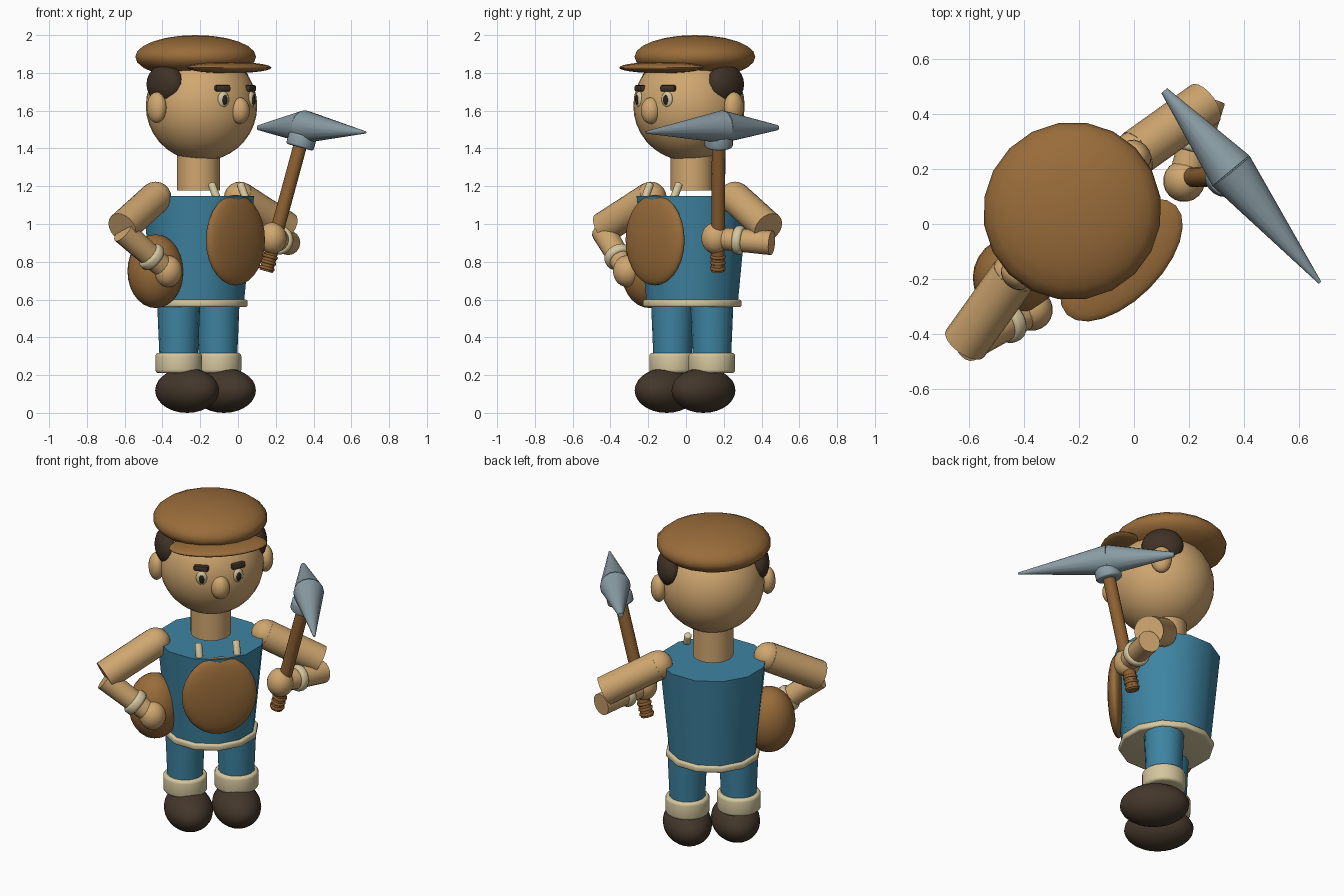
import bpy, bmesh, math
from mathutils import Matrix, Vector

if "Cube" in bpy.data.objects:
    bpy.data.objects.remove(bpy.data.objects["Cube"])

# The figure is modelled facing -y, then turned 45 degrees and put in place
BASE = Matrix.Translation((-0.21, 0.033, 0)) @ Matrix.Rotation(math.radians(45), 4, 'Z')


def colour(name, r, g, b):
    m = bpy.data.materials.new(name)
    lin = [((c / 255 + 0.055) / 1.055) ** 2.4 for c in (r, g, b)]
    m.diffuse_color = (*lin, 1)
    m.use_nodes = True
    m.node_tree.nodes["Principled BSDF"].inputs["Base Color"].default_value = m.diffuse_color
    return m


SKIN = colour("skin", 208, 167, 112)
BLUE = colour("blue cloth", 62, 132, 162)
BROWN = colour("brown leather", 153, 108, 58)
WOOD = colour("wood", 143, 97, 50)
CREAM = colour("cream trim", 212, 198, 158)
SHOE = colour("dark shoe", 68, 55, 43)
HAIR = colour("dark hair", 64, 50, 38)
STEEL = colour("steel", 138, 157, 165)
PUPIL = colour("pupil", 42, 33, 26)


def finish(name, bm, mat, matrix, angle=40):
    bm.transform(BASE @ matrix)
    bmesh.ops.recalc_face_normals(bm, faces=bm.faces)
    me = bpy.data.meshes.new(name)
    bm.to_mesh(me)
    bm.free()
    me.materials.append(mat)
    ob = bpy.data.objects.new(name, me)
    bpy.context.collection.objects.link(ob)
    bpy.ops.object.select_all(action='DESELECT')
    ob.select_set(True)
    bpy.context.view_layer.objects.active = ob
    bpy.ops.object.shade_smooth_by_angle(angle=math.radians(angle))
    return ob


def ball(name, mat, pos, radii, seg=24, rot=(0, 0, 0)):
    bm = bmesh.new()
    bmesh.ops.create_uvsphere(bm, u_segments=seg, v_segments=seg // 2 + 2, radius=1)
    r = Matrix.Rotation(rot[2], 4, 'Z') @ Matrix.Rotation(rot[0], 4, 'X')
    return finish(name, bm, mat, Matrix.Translation(pos) @ r @ Matrix.Diagonal((*radii, 1)), 60)


def rod(name, mat, a, b, r1, r2=None, seg=20, bevel=0):
    """Straight round bar from a to b."""
    a, b = Vector(a), Vector(b)
    d = b - a
    bm = bmesh.new()
    bmesh.ops.create_cone(bm, cap_ends=True, segments=seg, radius1=r1,
                          radius2=r1 if r2 is None else r2, depth=d.length)
    if bevel:
        rim = [e for e in bm.edges if abs(e.verts[0].co.z - e.verts[1].co.z) < 1e-5]
        bmesh.ops.bevel(bm, geom=rim, offset=bevel, segments=3, profile=0.5, affect='EDGES')
    rot = d.to_track_quat('Z', 'Y').to_matrix().to_4x4()
    return finish(name, bm, mat, Matrix.Translation((a + b) / 2) @ rot)


def block(name, mat, pos, size, tilt):
    bm = bmesh.new()
    bmesh.ops.create_cube(bm, size=1)
    bmesh.ops.scale(bm, vec=size, verts=bm.verts)
    bmesh.ops.bevel(bm, geom=bm.edges[:], offset=0.01, segments=2, profile=0.5, affect='EDGES')
    return finish(name, bm, mat, Matrix.Translation(pos) @ Matrix.Rotation(tilt, 4, 'Z'))


# Torso, hem and neck
rod("torso", BLUE, (0, 0, 0.58), (0, 0, 1.148), 0.25, 0.305, seg=12)
rod("hem", CREAM, (0, 0, 0.56), (0, 0, 0.6), 0.27, seg=12, bevel=0.012)
rod("neck", SKIN, (0, 0, 1.178), (0, 0, 1.4), 0.114, seg=24)

# Apron and hip pouch
ball("apron", BROWN, (0, -0.278, 0.915), (0.215, 0.052, 0.24))
ball("hip_pouch", BROWN, (-0.32, 0, 0.75), (0.15, 0.148, 0.195))

# Head, cap and nose
ball("head", SKIN, (0, -0.024, 1.625), (0.295, 0.295, 0.292), 32)
ball("cap", BROWN, (0, 0.02, 1.885), (0.325, 0.322, 0.115), 20)
ball("visor", BROWN, (0, -0.232, 1.828), (0.28, 0.145, 0.03))
ball("nose", SKIN, (0, -0.31, 1.6), (0.053, 0.052, 0.07))

for side, s in (("right", -1), ("left", 1)):
    # Legs and feet
    x = s * 0.147
    rod(side + "_leg", BLUE, (x, 0, 0.25), (x, 0, 0.58), 0.1, 0.114, seg=16)
    rod(side + "_ankle_cuff", CREAM, (x, 0, 0.21), (x, 0, 0.318), 0.125, seg=20, bevel=0.018)
    ball(side + "_shoe", SHOE, (s * 0.138, -0.054, 0.119), (0.137, 0.197, 0.119))

    # Ears, hair and face
    ball(side + "_ear", SKIN, (s * 0.312, 0, 1.617), (0.045, 0.06, 0.082), 16)
    ball(side + "_hair", HAIR, (s * 0.25, 0, 1.74), (0.07, 0.12, 0.105), 20)
    turn = s * 0.36
    ball(side + "_eye", CREAM, (s * 0.105, -0.293, 1.66), (0.032, 0.017, 0.042), 16, (0, 0, turn))
    ball(side + "_pupil", PUPIL, (s * 0.107, -0.306, 1.657), (0.016, 0.009, 0.026), 12, (0, 0, turn))
    block(side + "_eyebrow", HAIR, (s * 0.105, -0.285, 1.718), (0.085, 0.035, 0.034), turn)

    # Strap ends
    rod(side + "_strap", CREAM, (s * 0.108, -0.255, 1.12), (s * 0.108, -0.205, 1.215),
        0.021, seg=12, bevel=0.008)

    # Upper arms
    shoulder = (s * 0.315, 0.005, 1.14)
    ball(side + "_shoulder", SKIN, shoulder, (0.084, 0.084, 0.084), 16)
    rod(side + "_upper_arm", SKIN, shoulder, (s * 0.615, -0.045, 0.98), 0.085)

    # Forearms: one hand on the hip, the other gripping the pick
    elbow = Vector((-0.615, -0.05, 0.96) if s < 0 else (0.635, -0.04, 0.9))
    hand = Vector((-0.357, -0.13, 0.75) if s < 0 else (0.364, -0.19, 0.925))
    rod(side + "_forearm", SKIN, elbow, hand, 0.065, 0.058, seg=16)
    ball(side + "_hand", SKIN, hand, (0.076, 0.076, 0.084), 20)
    w = 0.64 if s < 0 else 0.58
    rod(side + "_wrist_band", CREAM, elbow.lerp(hand, w - 0.08), elbow.lerp(hand, w + 0.08),
        0.077, seg=20, bevel=0.018)

# Pick handle with grip rings
low, high = Vector((0.349, -0.158, 0.75)), Vector((0.483, -0.285, 1.43))
rod("pick_handle", WOOD, low, high, 0.036, seg=16)
for i in range(3):
    t = 0.012 + i * 0.045
    rod("grip_ring", WOOD, low.lerp(high, t), low.lerp(high, t + 0.024), 0.042, seg=16, bevel=0.006)

# Pick collar and two-ended steel head
rod("pick_collar", STEEL, low.lerp(high, 0.965), low.lerp(high, 1.06), 0.075, seg=20, bevel=0.012)
inv = BASE.inverted()
mid = inv @ Vector((0.352, 0.193, 1.515))
rod("pick_short_point", STEEL, mid, inv @ Vector((0.11, 0.484, 1.51)), 0.087, 0.014, seg=16)
rod("pick_long_point", STEEL, mid, inv @ Vector((0.675, -0.213, 1.485)), 0.087, 0.006, seg=16)
